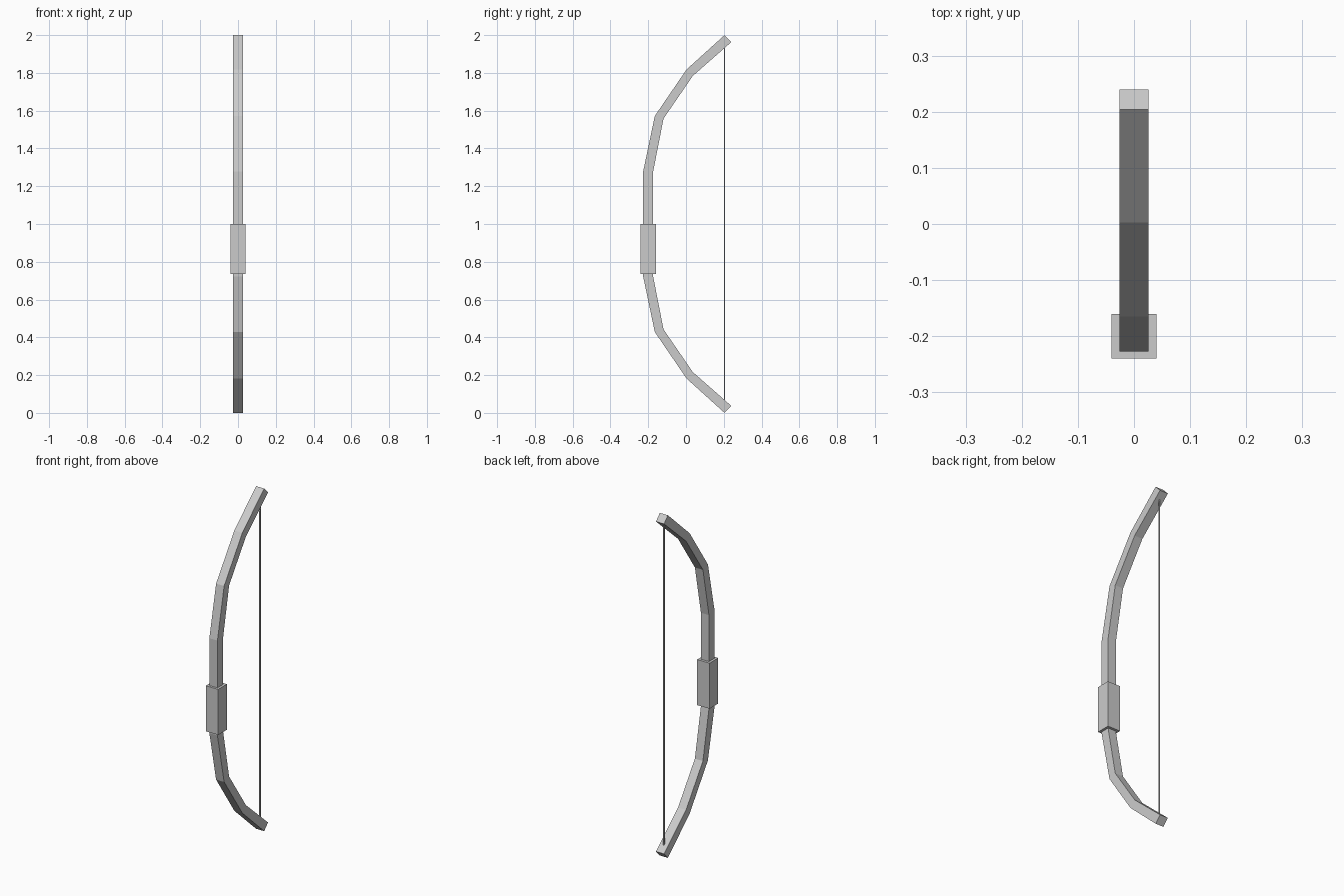
import bpy, bmesh
from mathutils import Vector

if "Cube" in bpy.data.objects:
    bpy.data.objects.remove(bpy.data.objects["Cube"])

MID = 1.0        # height of the mirror plane
HALF_W = 0.026   # half width of the limbs


def make_object(name, bm):
    bmesh.ops.recalc_face_normals(bm, faces=bm.faces)
    mesh = bpy.data.meshes.new(name)
    bm.to_mesh(mesh)
    bm.free()
    obj = bpy.data.objects.new(name, mesh)
    bpy.context.collection.objects.link(obj)
    return obj


def sweep(name, rings):
    """Join equal-sized rings of points into a capped tube."""
    bm = bmesh.new()
    loops = [[bm.verts.new(p) for p in ring] for ring in rings]
    for a, b in zip(loops, loops[1:]):
        for i in range(len(a)):
            j = (i + 1) % len(a)
            bm.faces.new((a[i], a[j], b[j], b[i]))
    bm.faces.new(loops[0])
    bm.faces.new(loops[-1])
    return make_object(name, bm)


# Bow stave: (outer y, outer z, inner y, inner z) for the upper half, mirrored down
upper = [(-0.227, 1.277, -0.175, 1.272),
         (-0.165, 1.572, -0.119, 1.558),
         (0.003, 1.818, 0.036, 1.784),
         (0.204, 2.0, 0.24, 1.963)]
lower = [(a, 2 * MID - b, c, 2 * MID - d) for a, b, c, d in reversed(upper)]
sweep("bow_stave", [[(-HALF_W, oy, oz), (HALF_W, oy, oz), (HALF_W, iy, iz), (-HALF_W, iy, iz)]
                    for oy, oz, iy, iz in lower + upper])

# Grip block around the stave, just below the middle
bm = bmesh.new()
bmesh.ops.create_cube(bm, size=1)
bmesh.ops.scale(bm, vec=Vector((0.08, 0.08, 0.266)), verts=bm.verts)
bmesh.ops.translate(bm, vec=Vector((0, -0.2, 0.868)), verts=bm.verts)
make_object("grip", bm)

# Bowstring between the tips, with a joint at the middle
r = 0.003
sweep("bowstring", [[(-r, 0.203 - r, z), (r, 0.203 - r, z), (r, 0.203 + r, z), (-r, 0.203 + r, z)]
                    for z in (0.05, MID, 1.95)])
